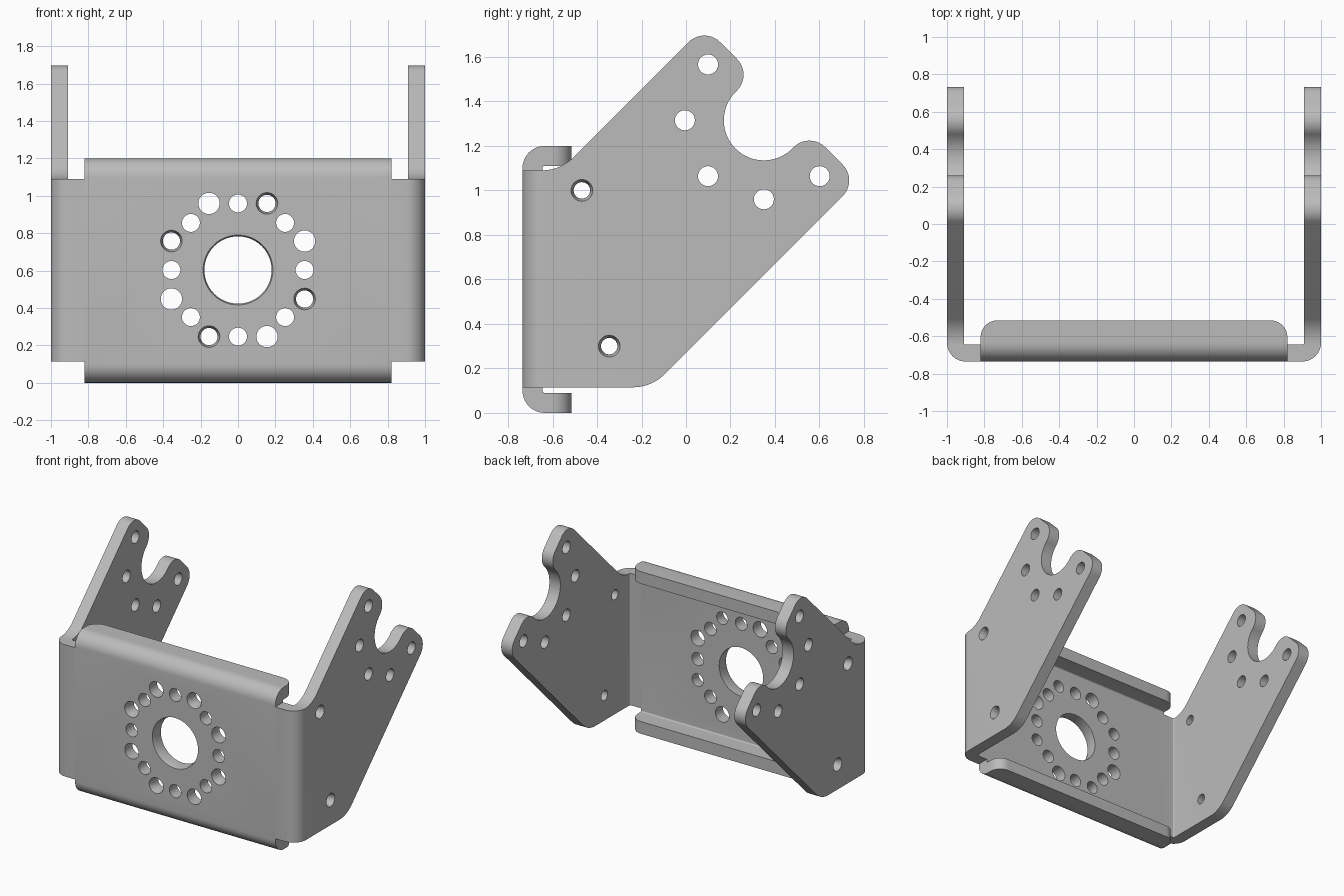
import bpy, bmesh, math
from mathutils import Vector

cube = bpy.data.objects.get("Cube")
if cube:
    bpy.data.objects.remove(cube, do_unlink=True)

steel = bpy.data.materials.new("grey steel")
steel.use_nodes = True
GREY = (0.5, 0.5, 0.5, 1)
steel.diffuse_color = GREY
steel.node_tree.nodes["Principled BSDF"].inputs["Base Color"].default_value = GREY

THICK, FRONT, HEIGHT, RIM = 0.09, -0.735, 1.2, 0.82
BEND_OUT, BEND_IN = 0.1, 0.01
BACK = FRONT + THICK


def rounded(corners, steps=10):
    """Outline from (u, v, radius) corners, each replaced by a tangent arc."""
    out = []
    for i, (u, v, r) in enumerate(corners):
        p = Vector((u, v))
        if r == 0:
            out.append(p)
            continue
        a = (Vector(corners[i - 1][:2]) - p).normalized()
        b = (Vector(corners[(i + 1) % len(corners)][:2]) - p).normalized()
        half = a.angle(b) / 2
        centre = p + (a + b).normalized() * (r / math.sin(half))
        start = p + a * (r / math.tan(half)) - centre
        end = p + b * (r / math.tan(half)) - centre
        sweep = math.atan2(start.x * end.y - start.y * end.x, start.dot(end))
        for k in range(steps + 1):
            t = sweep * k / steps
            c, s = math.cos(t), math.sin(t)
            out.append(centre + Vector((start.x * c - start.y * s,
                                        start.x * s + start.y * c)))
    return out


def loft(bm, rings):
    """Closed solid through rings of equal point count."""
    loops = [[bm.verts.new(p) for p in ring] for ring in rings]
    n = len(loops[0])
    for lo, hi in zip(loops, loops[1:]):
        for i in range(n):
            j = (i + 1) % n
            bm.faces.new((lo[i], lo[j], hi[j], hi[i]))
    bm.faces.new(loops[0][::-1])
    bm.faces.new(loops[-1])


def make(name, bm):
    bmesh.ops.recalc_face_normals(bm, faces=bm.faces[:])
    mesh = bpy.data.meshes.new(name)
    bm.to_mesh(mesh)
    bm.free()
    mesh.materials.append(steel)
    obj = bpy.data.objects.new(name, mesh)
    bpy.context.collection.objects.link(obj)
    return obj


def prism(name, outline, place, lo, hi):
    bm = bmesh.new()
    loft(bm, [[place(p.x, p.y, d) for p in outline] for d in (lo, hi)])
    return make(name, bm)


def hole_cutter(name, holes, place):
    """Drills (u, v, radius, sink radius, sink depth), measured from the outer face."""
    bm = bmesh.new()
    for u, v, r, sink, depth in holes:
        n = 48 if r > 0.1 else 28
        profile = [(-0.05, sink), (0, sink), (depth, r), (THICK + 0.05, r)]
        if sink == r:
            profile = [profile[0], profile[-1]]
        turns = [2 * math.pi * k / n for k in range(n)]
        loft(bm, [[place(u + q * math.cos(t), v + q * math.sin(t), d) for t in turns]
                  for d, q in profile])
    return make(name, bm)


def finish(obj, *tools):
    """Apply the cutters in order, drop them, and shade."""
    for tool, operation in tools:
        mod = obj.modifiers.new(tool.name, 'BOOLEAN')
        mod.object, mod.operation, mod.solver = tool, operation, 'EXACT'
        tool.hide_render = True
    bpy.ops.object.select_all(action='DESELECT')
    bpy.context.view_layer.objects.active = obj
    obj.select_set(True)
    for mod in list(obj.modifiers):
        bpy.ops.object.modifier_apply(modifier=mod.name)
    bpy.ops.object.shade_smooth_by_angle(angle=math.radians(30))
    for tool, _ in tools:
        bpy.data.objects.remove(tool, do_unlink=True)


# Front panel with folded top and bottom flanges
channel = rounded([
    (-0.4, 0, 0), (FRONT, 0, BEND_OUT), (FRONT, HEIGHT, BEND_OUT), (-0.4, HEIGHT, 0),
    (-0.4, HEIGHT - THICK, 0), (BACK, HEIGHT - THICK, BEND_IN),
    (BACK, THICK, BEND_IN), (-0.4, THICK, 0)])
panel = prism("front_panel", channel, lambda u, v, d: (d, u, v), -0.9, 0.9)
plan = rounded([(-RIM, -0.9, 0), (RIM, -0.9, 0),
                (RIM, -0.515, 0.09), (-RIM, -0.515, 0.09)])
flange_trim = prism("flange_trim", plan, lambda u, v, d: (u, v, d), -0.2, 1.4)

# Centre opening, eight small holes and eight larger ones, every other sunk
MID = HEIGHT / 2 + 0.003
holes = [(0, MID, 0.18, 0.187, 0.02)]
for k in range(8):
    t = k * math.pi / 4
    holes.append((0.356 * math.cos(t), MID + 0.356 * math.sin(t), 0.048, 0.048, 0))
for a, b, sign in ((0.155, 0.356, 1), (0.356, 0.155, -1)):
    for s in (1, -1):
        sunk, plain = (a * s, MID + b * s * sign), (-a * s, MID + b * s * sign)
        holes.append((*sunk, 0.046, 0.058, 0.04))
        holes.append((*plain, 0.057, 0.057, 0))
panel_holes = hole_cutter("panel_holes", holes, lambda u, v, d: (u, FRONT + d, v))
finish(panel, (flange_trim, 'INTERSECT'), (panel_holes, 'DIFFERENCE'))

# Side arm outline: slanted plate ending in a fork with a round-bottomed slot
LOW, HIGH, TIP, SLOT = 0.27, 1.655, 1.82, 0.18
FY, FZ = 0.35, 1.315


def at_tip(offset, r):
    return ((TIP - offset) / 2, (TIP + offset) / 2, r)


axis = FZ - FY
gap = SLOT * math.sqrt(2)
upper = rounded([(-0.9, 0.115, 0), (0.115 - LOW, 0.115, 0.2), at_tip(LOW, 0.1),
                 at_tip(axis - gap, 0.1), (FY, FZ - gap, 0), (FY - gap, FZ, 0),
                 at_tip(axis + gap, 0.1), at_tip(HIGH, 0.1),
                 (1.09 - HIGH, 1.09, 0.2), (-0.9, 1.09, 0)])
# Swap the two square slot corners for a half circle
arm_outline = []
for p in upper:
    if (p - Vector((FY, FZ - gap))).length < 1e-5:
        for k in range(33):
            t = -math.pi / 4 - math.pi * k / 32
            arm_outline.append(Vector((FY + SLOT * math.cos(t), FZ + SLOT * math.sin(t))))
    elif (p - Vector((FY - gap, FZ))).length > 1e-5:
        arm_outline.append(p)

# Five fork holes around the slot, two sunk holes near the bend
arm_holes = [(-0.468, 1.0, 0.037, 0.049, 0.04), (-0.345, 0.3, 0.037, 0.049, 0.04)]
for k in range(3, 8):
    t = k * math.pi / 4
    arm_holes.append((FY + 0.355 * math.cos(t), FZ + 0.355 * math.sin(t), 0.045, 0.045, 0))

bend = rounded([(RIM, FRONT, 0), (1, FRONT, BEND_OUT), (1, 0.9, 0), (1 - THICK, 0.9, 0),
                (1 - THICK, BACK, BEND_IN), (RIM, BACK, 0)])

# Left and right arms, each including its bend from the front panel
for side, s in (("left", 1), ("right", -1)):
    arm = prism(side + "_arm", bend, lambda u, v, d: (s * u, v, d), -0.1, 1.9)
    shape = prism("arm_shape", arm_outline, lambda u, v, d: (s * d, u, v), 0.6, 1.2)
    drill = hole_cutter("arm_holes", arm_holes, lambda u, v, d: (s * (1 - d), u, v))
    finish(arm, (shape, 'INTERSECT'), (drill, 'DIFFERENCE'))
